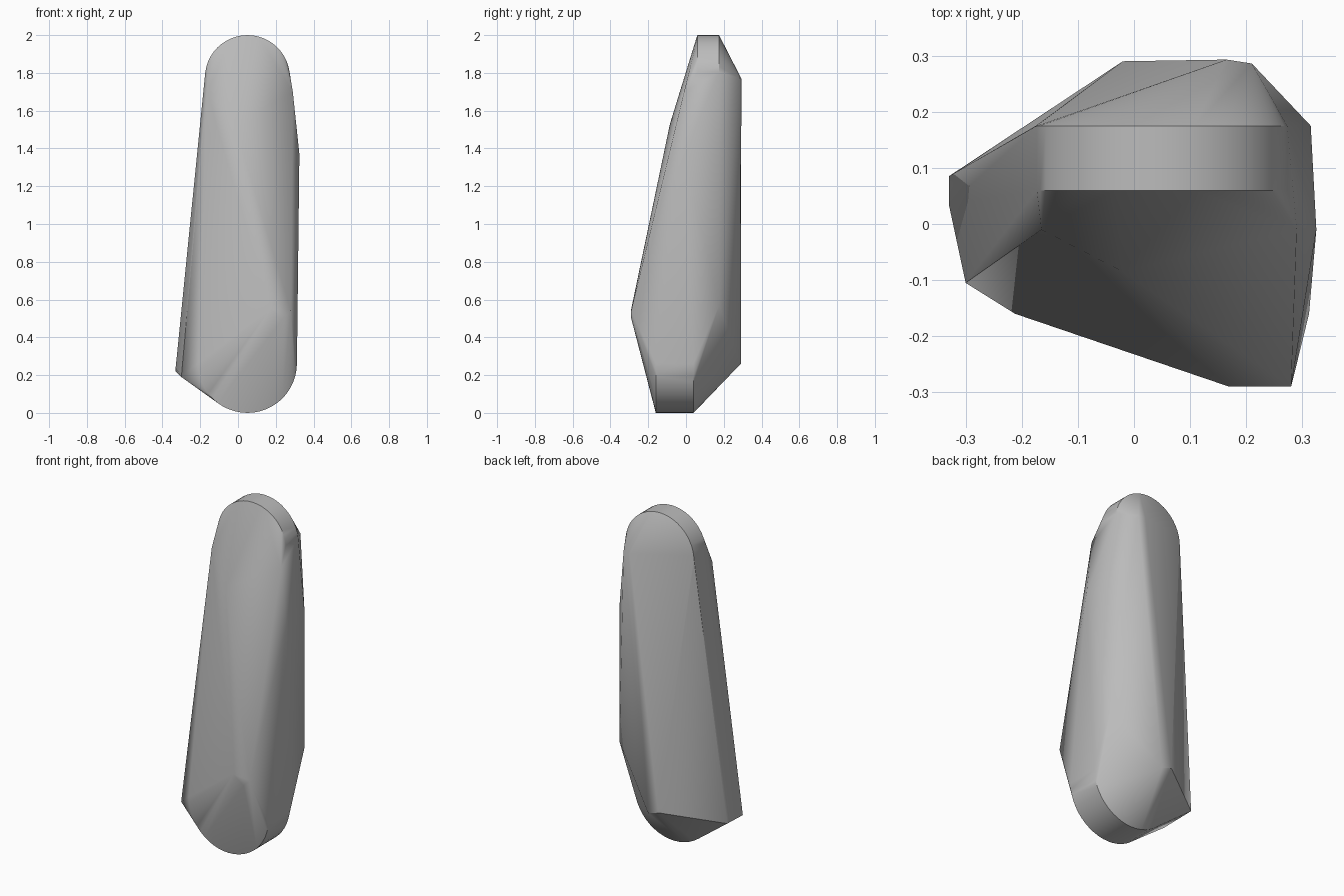
import bpy, bmesh, math

cube = bpy.data.objects.get("Cube")
if cube:
    bpy.data.objects.remove(cube, do_unlink=True)

# Single grey material
grey = bpy.data.materials.new("stone_grey")
grey.use_nodes = True
colour = (0.5, 0.5, 0.5, 1)
grey.diffuse_color = colour
grey.node_tree.nodes["Principled BSDF"].inputs["Base Color"].default_value = colour


def half_round(radius, centre_z, depths, start, steps=24):
    """Half circle in the xz plane, repeated at each depth."""
    return [(0.05 + radius * math.cos(start + math.pi * i / steps), y,
             centre_z + radius * math.sin(start + math.pi * i / steps))
            for y in depths for i in range(steps + 1)]


# Rounded top and bottom ends
points = half_round(0.225, 1.775, (0.06, 0.175), 0)
points += half_round(0.262, 0.262, (-0.16, 0.04), math.pi)

# Front ridge and shoulders
points += [(0.17, -0.29, 0.55), (0.24, -0.29, 0.5), (0.28, -0.29, 0.54),
           (-0.02, -0.085, 1.53), (-0.165, -0.01, 1.7), (0.29, -0.01, 1.7)]
# Left flank
points += [(0.325, -0.01, 1.37), (0.315, 0.175, 1.37), (0.315, 0.175, 0.57)]
# Right lower corner
points += [(-0.33, 0.035, 0.24), (-0.33, 0.085, 0.22), (-0.30, -0.105, 0.19)]
# Back ridge ends
points += [(0.165, 0.293, 1.77), (0.21, 0.286, 1.77),
           (-0.02, 0.29, 0.28), (0.045, 0.29, 0.26)]

# Faceted body wrapped around the outline points
bm = bmesh.new()
for p in points:
    bm.verts.new(p)
hull = bmesh.ops.convex_hull(bm, input=bm.verts)
loose = {g for g in hull["geom_interior"] + hull["geom_unused"]
         if isinstance(g, bmesh.types.BMVert)}
bmesh.ops.delete(bm, geom=list(loose), context="VERTS")
bmesh.ops.recalc_face_normals(bm, faces=bm.faces)

mesh = bpy.data.meshes.new("faceted_body")
bm.to_mesh(mesh)
bm.free()
mesh.materials.append(grey)
body = bpy.data.objects.new("faceted_body", mesh)
bpy.context.collection.objects.link(body)
bpy.context.view_layer.objects.active = body
body.select_set(True)
bpy.ops.object.shade_smooth_by_angle(angle=math.radians(30))
